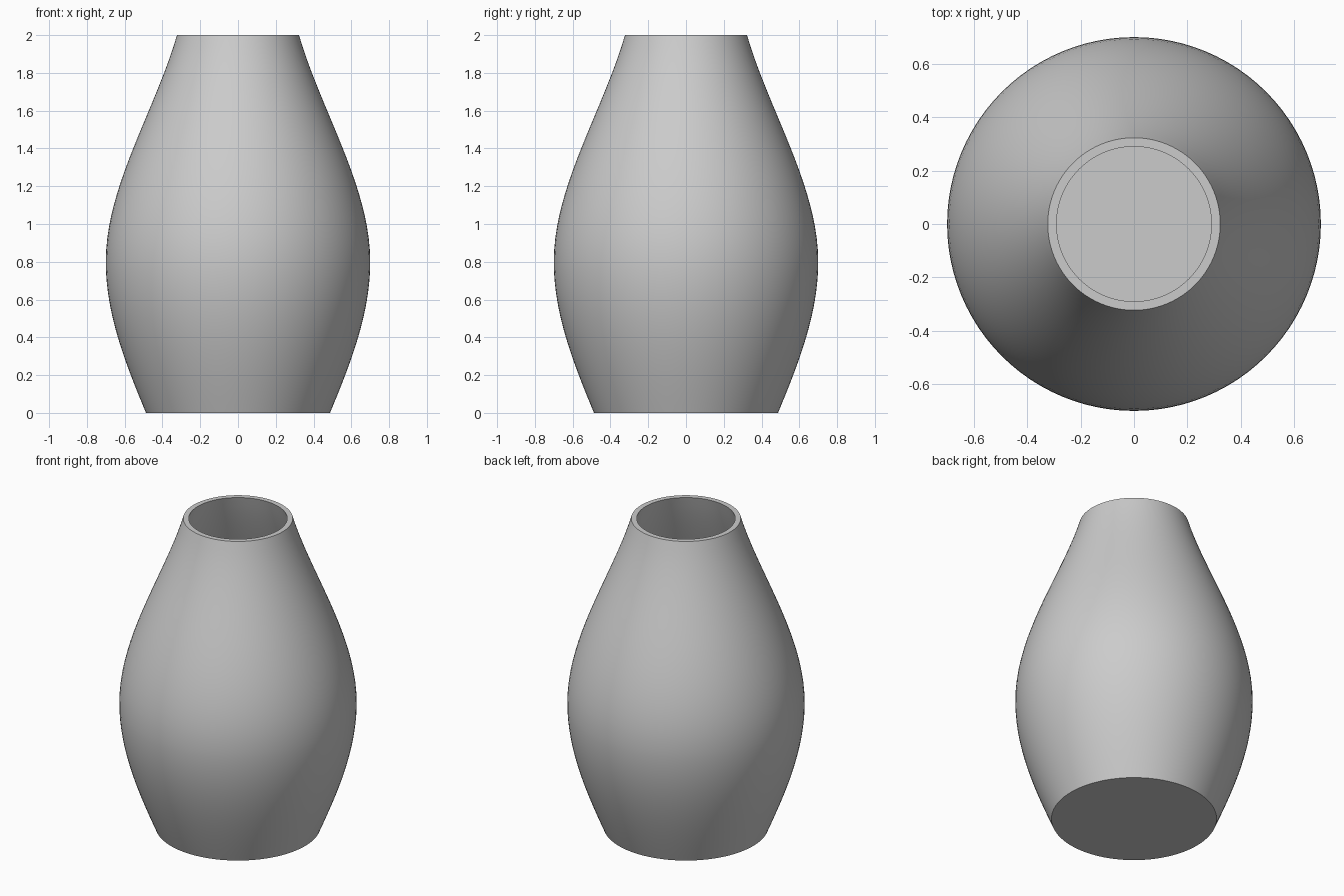
import bpy, math
from mathutils import Vector
from mathutils.geometry import interpolate_bezier

cube = bpy.data.objects.get("Cube")
if cube:
    bpy.data.objects.remove(cube, do_unlink=True)

WALL = 0.033
SIDES = 96


def arc(a, b, c, d):
    return interpolate_bezier(*[Vector((r, 0, z)) for r, z in (a, b, c, d)], 21)


# Outer profile: foot to belly, then belly to lip
outer = arc((0.487, 0), (0.6, 0.27), (0.7, 0.53), (0.7, 0.8))
outer += arc((0.7, 0.8), (0.7, 1.2), (0.439, 1.6), (0.323, 2))[1:]

# Inner profile: lip down to the inside floor
inner = [Vector((p.x - WALL, 0, p.z)) for p in reversed(outer) if p.z > WALL]
floor = Vector((inner[-1].x - 0.004, 0, WALL))
profile = [Vector((0, 0, 0))] + outer + inner + [floor, Vector((0, 0, WALL))]

mesh = bpy.data.meshes.new("vase")
mesh.from_pydata(profile, [(i, i + 1) for i in range(len(profile) - 1)], [])
vase = bpy.data.objects.new("vase", mesh)
bpy.context.collection.objects.link(vase)

# Spin the profile into a closed body
screw = vase.modifiers.new("spin", "SCREW")
screw.angle = math.tau
screw.steps = screw.render_steps = SIDES
screw.use_merge_vertices = True
screw.merge_threshold = 0.0005
screw.use_normal_calculate = True

bpy.context.view_layer.objects.active = vase
vase.select_set(True)
bpy.ops.object.modifier_apply(modifier=screw.name)

# Make all faces point outward
bpy.ops.object.mode_set(mode="EDIT")
bpy.ops.mesh.select_all(action="SELECT")
bpy.ops.mesh.normals_make_consistent(inside=False)
bpy.ops.object.mode_set(mode="OBJECT")
bpy.ops.object.shade_smooth_by_angle(angle=math.radians(35))

# Plain grey glaze
grey = bpy.data.materials.new("grey")
grey.use_nodes = True
color = (0.6, 0.6, 0.6, 1)
grey.diffuse_color = color
grey.node_tree.nodes["Principled BSDF"].inputs["Base Color"].default_value = color
vase.data.materials.append(grey)
